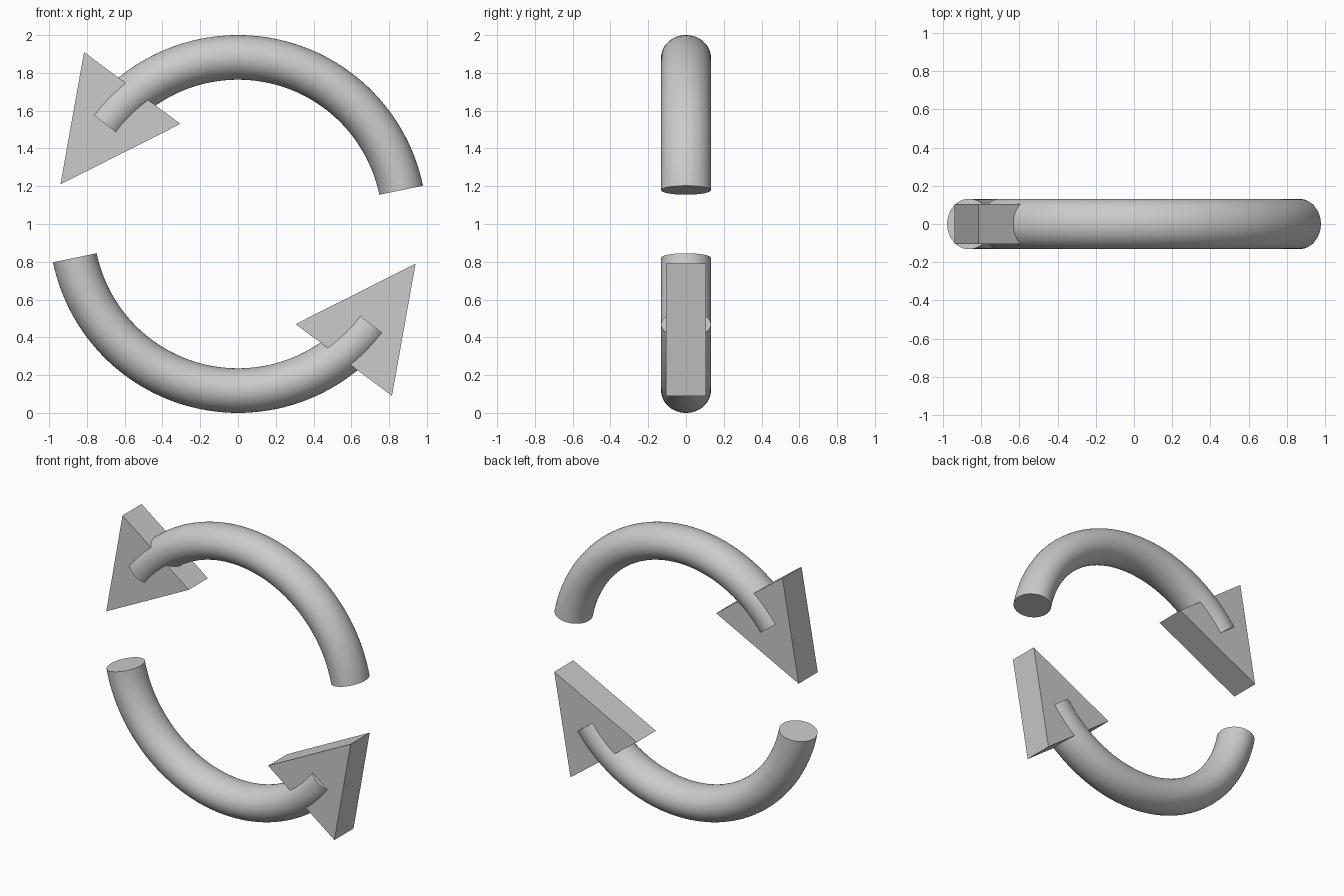
import bpy, bmesh, math

if "Cube" in bpy.data.objects:
    bpy.data.objects.remove(bpy.data.objects["Cube"])

grey = bpy.data.materials.new("plain grey")
grey.diffuse_color = (0.6, 0.6, 0.6, 1)
grey.use_nodes = True
grey.node_tree.nodes["Principled BSDF"].inputs["Base Color"].default_value = grey.diffuse_color

R, RAD, HALF_Y = 0.882, 0.118, 0.132     # arc radius, tube radii in plane and along y
START, END = math.radians(11.7), math.radians(143)
HEAD = [(-0.815, 1.91), (-0.94, 1.21), (-0.305, 1.53)]
HEAD_Y = 0.105
SEGS, SIDES = 64, 48


def finish(bm, name, turn, smooth):
    # second arrow is the first turned half a turn about (0, 1)
    if turn:
        for v in bm.verts:
            v.co.x, v.co.z = -v.co.x, 2 - v.co.z
    bmesh.ops.recalc_face_normals(bm, faces=bm.faces)
    mesh = bpy.data.meshes.new(name)
    bm.to_mesh(mesh)
    bm.free()
    mesh.materials.append(grey)
    ob = bpy.data.objects.new(name, mesh)
    bpy.context.collection.objects.link(ob)
    if smooth:
        bpy.ops.object.select_all(action='DESELECT')
        ob.select_set(True)
        bpy.context.view_layer.objects.active = ob
        bpy.ops.object.shade_smooth_by_angle(angle=math.radians(30))


def shaft(name, turn):
    # oval section swept along the arc, flat capped ends
    bm = bmesh.new()
    rings = []
    for i in range(SEGS + 1):
        a = START + (END - START) * i / SEGS
        ring = []
        for j in range(SIDES):
            t = 2 * math.pi * j / SIDES
            r = R + RAD * math.cos(t)
            ring.append(bm.verts.new((r * math.cos(a), HALF_Y * math.sin(t), 1 + r * math.sin(a))))
        rings.append(ring)
    for p, q in zip(rings, rings[1:]):
        for j in range(SIDES):
            k = (j + 1) % SIDES
            bm.faces.new((p[j], p[k], q[k], q[j]))
    bm.faces.new(rings[0])
    bm.faces.new(rings[-1])
    finish(bm, name, turn, True)


def head(name, turn):
    # triangular prism; the shaft bulges through its front and back
    bm = bmesh.new()
    face = bm.faces.new([bm.verts.new((x, -HEAD_Y, z)) for x, z in HEAD])
    ext = bmesh.ops.extrude_face_region(bm, geom=[face], use_keep_orig=True)
    for v in ext["geom"]:
        if isinstance(v, bmesh.types.BMVert):
            v.co.y = HEAD_Y
    finish(bm, name, turn, False)


for place, turn in (("upper", False), ("lower", True)):
    shaft(place + "_arrow_shaft", turn)
    head(place + "_arrow_head", turn)
